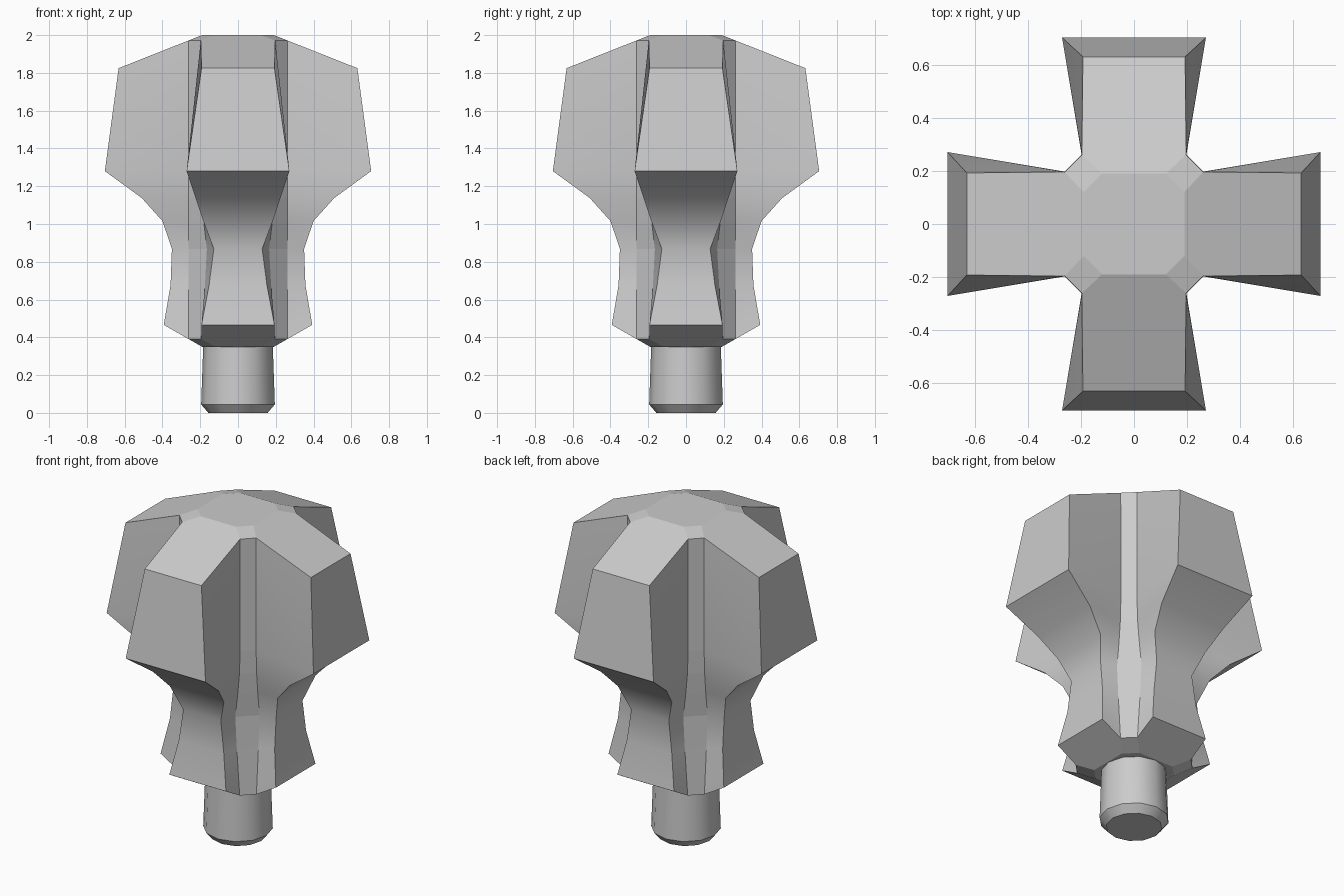
import bpy, bmesh, math
from mathutils import Matrix, Vector

cube = bpy.data.objects.get("Cube")
if cube:
    bpy.data.objects.remove(cube, do_unlink=True)

grey = bpy.data.materials.new("light grey")
grey.use_nodes = True
colour = (0.6, 0.6, 0.6, 1)
grey.diffuse_color = colour
grey.node_tree.nodes["Principled BSDF"].inputs["Base Color"].default_value = colour


def finish(bm, name, angle=30):
    """Merge, orient, mark sharp edges and make the object."""
    bmesh.ops.remove_doubles(bm, verts=bm.verts, dist=0.0005)
    bmesh.ops.recalc_face_normals(bm, faces=bm.faces)
    for e in bm.edges:
        e.smooth = e.calc_face_angle(0) < math.radians(angle)
    mesh = bpy.data.meshes.new(name)
    bm.to_mesh(mesh)
    bm.free()
    mesh.materials.append(grey)
    obj = bpy.data.objects.new(name, mesh)
    bpy.context.collection.objects.link(obj)
    return obj


# Arm sections: outer height, outer reach, outer half width, root height, root half width
ROWS = [
    (0.466, 0.393, 0.193, 0.391, 0.195),
    (0.677, 0.357, 0.153, 0.677, 0.175),
    (0.868, 0.350, 0.128, 0.868, 0.165),
    (1.016, 0.400, 0.184, 1.016, 0.182),
    (1.138, 0.510, 0.225, 1.138, 0.193),
    (1.280, 0.705, 0.272, 1.280, 0.198),
    (1.825, 0.632, 0.193, 1.9715, 0.197),
]
ROOT = 0.262
CAP_REACH, CAP_HALF = 0.19, 0.12


def build_head():
    bm = bmesh.new()

    def face(points, turn, smooth=False):
        f = bm.faces.new([bm.verts.new(turn @ Vector(p)) for p in points])
        f.smooth = smooth

    def outer(row, side):
        return (row[1], side * row[2], row[0])

    def root(row, side):
        return (ROOT, side * row[4], row[3])

    def next_root(row):
        return (row[4], ROOT, row[3])

    for k in range(4):
        turn = Matrix.Rotation(k * math.pi / 2, 3, 'Z')
        for i, (a, b) in enumerate(zip(ROWS, ROWS[1:])):
            # outer face, two flanks and the groove strip beside the arm
            curved = i < len(ROWS) - 2
            face([outer(a, -1), outer(a, 1), outer(b, 1), outer(b, -1)], turn, curved)
            for s in (-1, 1):
                face([outer(a, s), root(a, s), root(b, s), outer(b, s)], turn, True)
            face([root(a, 1), next_root(a), next_root(b), root(b, 1)], turn)
        # sloping end faces and corner facets at bottom and top
        for row, z in ((ROWS[0], 0.35), (ROWS[-1], 2.0)):
            face([(CAP_REACH, -CAP_HALF, z), root(row, -1), outer(row, -1),
                  outer(row, 1), root(row, 1), (CAP_REACH, CAP_HALF, z)], turn)
            face([(CAP_REACH, CAP_HALF, z), root(row, 1), next_root(row),
                  (CAP_HALF, CAP_REACH, z)], turn)

    # flat octagonal caps
    for z in (0.35, 2.0):
        ring = []
        for k in range(4):
            turn = Matrix.Rotation(k * math.pi / 2, 3, 'Z')
            ring += [turn @ Vector((CAP_REACH, s * CAP_HALF, z)) for s in (-1, 1)]
        face(ring, Matrix.Identity(3))
    return finish(bm, "knob_head")


def build_stem(sides=12):
    bm = bmesh.new()
    rings = []
    for r, z in ((0.157, 0), (0.195, 0.045), (0.184, 0.36)):
        rings.append([bm.verts.new((r * math.cos(t), r * math.sin(t), z))
                      for t in (math.tau * i / sides for i in range(sides))])
    for lower, upper in zip(rings, rings[1:]):
        for i in range(sides):
            j = (i + 1) % sides
            bm.faces.new((lower[i], lower[j], upper[j], upper[i])).smooth = True
    bm.faces.new(rings[0])
    bm.faces.new(rings[-1])
    return finish(bm, "stem", 32)


build_head()
build_stem()
